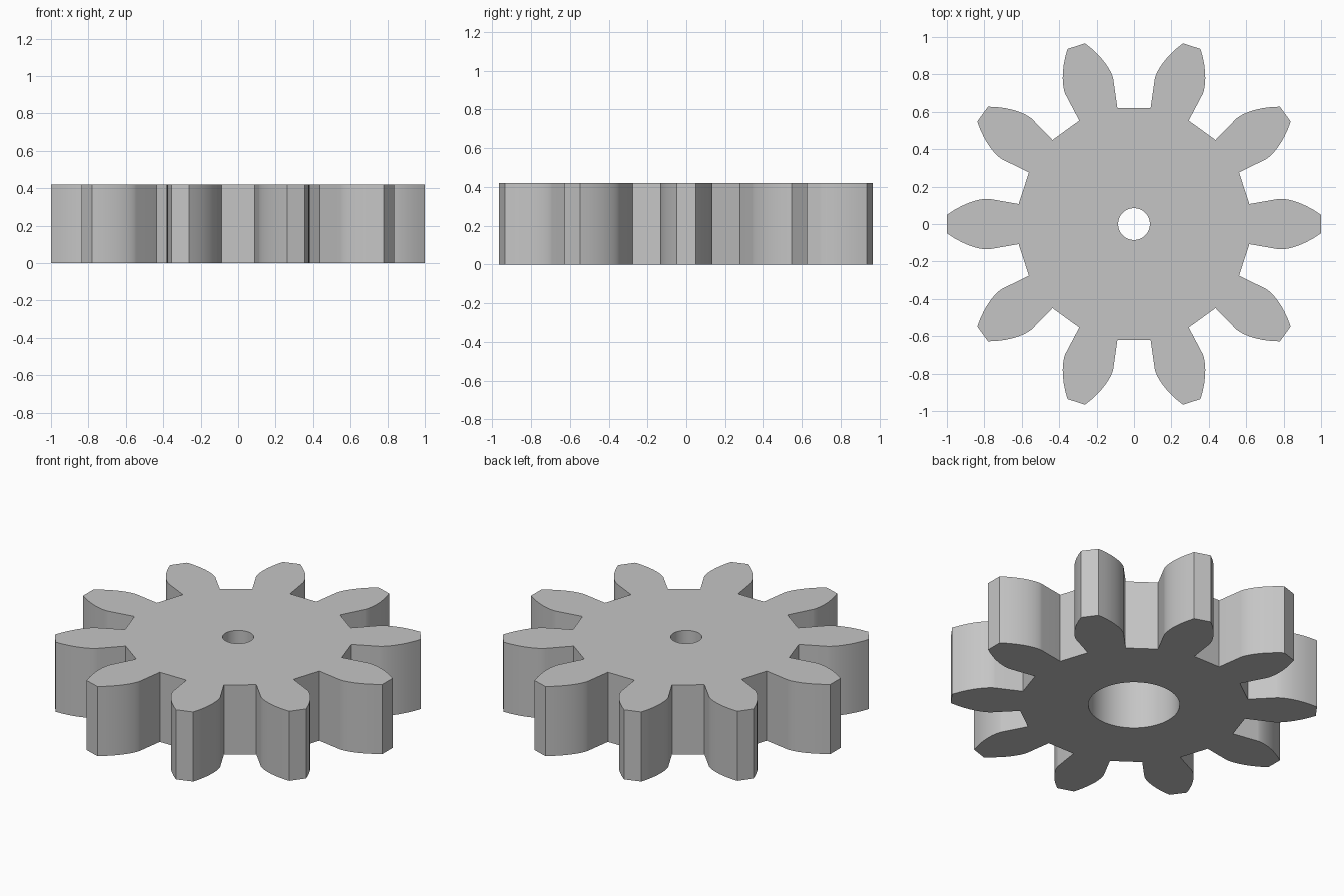
import bpy
import bmesh
from math import sqrt, atan, tan, cos, sin, radians, pi

cube = bpy.data.objects.get("Cube")
if cube:
    bpy.data.objects.remove(cube, do_unlink=True)

# Gear proportions
TEETH = 10
PRESSURE = radians(20)
TIP_R = 1.0012
PITCH_R = TIP_R / (1 + 2 / TEETH)
MODULE = 2 * PITCH_R / TEETH
BASE_R = PITCH_R * cos(PRESSURE)
ROOT_R = PITCH_R - 1.25 * MODULE
THICK = 0.42
HOLE_R, BORE_R, BORE_DEPTH = 0.085, 0.25, 0.31
FLANK_STEPS = 10

grey = bpy.data.materials.new("plain grey")
grey.use_nodes = True
grey.diffuse_color = (0.56, 0.56, 0.56, 1)
grey.node_tree.nodes["Principled BSDF"].inputs["Base Color"].default_value = (0.56, 0.56, 0.56, 1)


def half_tooth():
    """Polar points of one flank: radial root, then involute up to the tip."""
    half = pi / (2 * TEETH) + tan(PRESSURE) - PRESSURE
    t_end = sqrt((TIP_R / BASE_R) ** 2 - 1)
    flank = [(ROOT_R, half)]
    for i in range(FLANK_STEPS + 1):
        t = t_end * i / FLANK_STEPS
        flank.append((BASE_R * sqrt(1 + t * t), half - (t - atan(t))))
    return flank


def cutter(name, radius, z0, z1):
    bpy.ops.mesh.primitive_cylinder_add(vertices=64, radius=radius, depth=z1 - z0,
                                        location=(0, 0, (z0 + z1) / 2))
    obj = bpy.context.object
    obj.name = name
    obj.hide_render = True
    obj.data.materials.append(grey)
    return obj


# Toothed outline, extruded
flank = half_tooth()
tooth = [(r, -a) for r, a in flank] + [(r, a) for r, a in reversed(flank)]
bm = bmesh.new()
outline = []
for k in range(TEETH):
    turn = 2 * pi * k / TEETH
    for r, a in tooth:
        outline.append(bm.verts.new((r * cos(a + turn), r * sin(a + turn), 0)))
face = bm.faces.new(outline)
top = bmesh.ops.extrude_face_region(bm, geom=[face])
bmesh.ops.translate(bm, vec=(0, 0, THICK),
                    verts=[v for v in top["geom"] if isinstance(v, bmesh.types.BMVert)])
bmesh.ops.recalc_face_normals(bm, faces=bm.faces)
mesh = bpy.data.meshes.new("gear_wheel")
bm.to_mesh(mesh)
bm.free()
gear = bpy.data.objects.new("gear_wheel", mesh)
bpy.context.collection.objects.link(gear)
mesh.materials.append(grey)

# Shaft hole through the top, wider bore from below
cutters = [cutter("bore_cutter", BORE_R, -0.1, BORE_DEPTH),
           cutter("shaft_hole_cutter", HOLE_R, -0.1, THICK + 0.1)]
bpy.ops.object.select_all(action="DESELECT")
gear.select_set(True)
bpy.context.view_layer.objects.active = gear
for c in cutters:
    mod = gear.modifiers.new(c.name, "BOOLEAN")
    mod.operation = "DIFFERENCE"
    mod.solver = "EXACT"
    mod.object = c
    bpy.ops.object.modifier_apply(modifier=mod.name)
for c in cutters:
    bpy.data.objects.remove(c, do_unlink=True)

bpy.ops.object.shade_smooth_by_angle(angle=radians(25))
